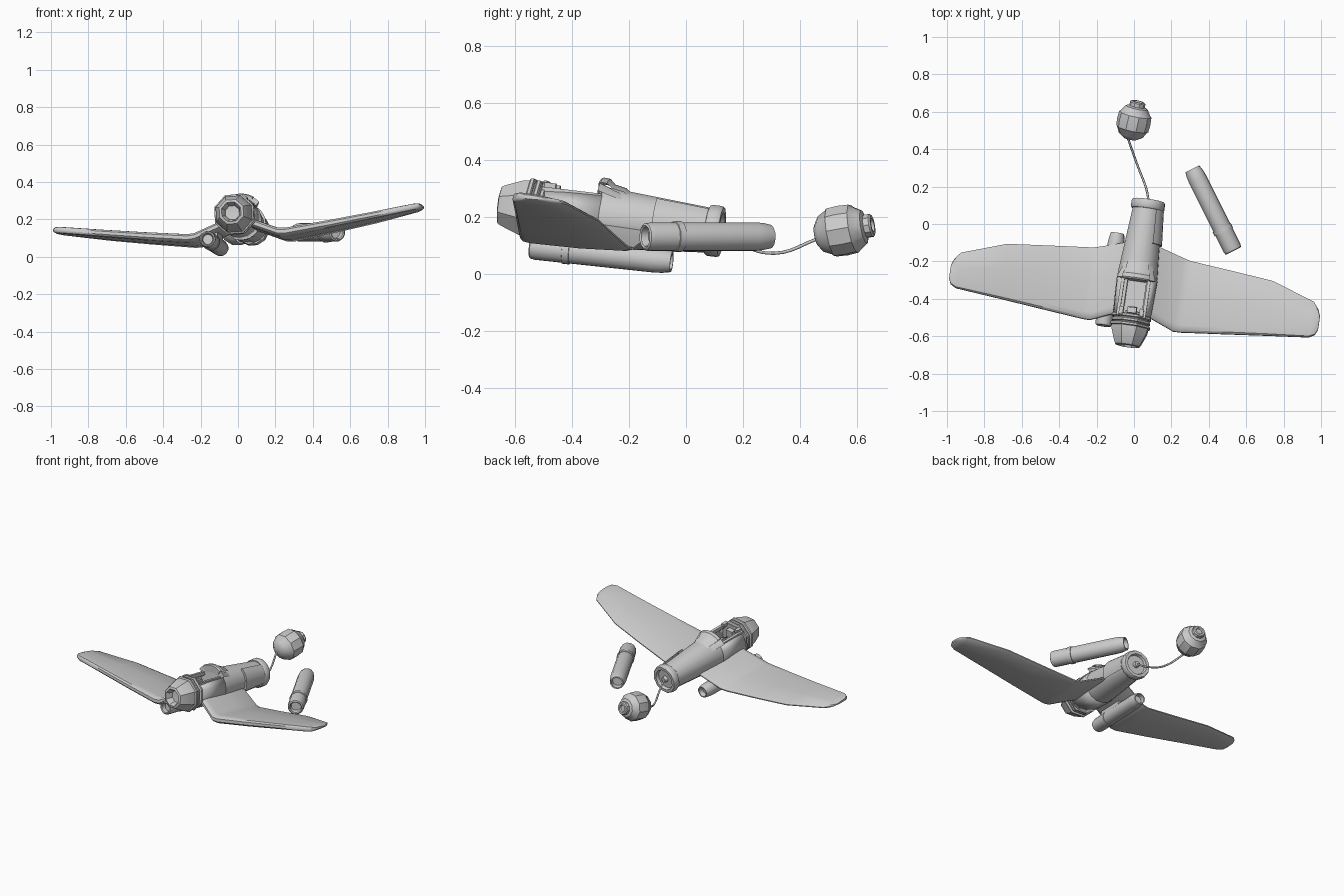
import bpy, bmesh
from math import sin, cos, pi, radians
from mathutils import Vector, Matrix


def frame(p0, p1, x_hint=(0.99, -0.138, 0.065)):
    """Local frame: origin p0, y axis towards p1."""
    p0, p1 = Vector(p0), Vector(p1)
    y = (p1 - p0).normalized()
    x = Vector(x_hint)
    x = (x - y * x.dot(y)).normalized()
    m = Matrix((x, y, x.cross(y))).transposed().to_4x4()
    m.translation = p0
    return m


def mesh(name, verts, faces, m):
    bm = bmesh.new()
    vs = [bm.verts.new(m @ Vector(v)) for v in verts]
    for f in faces:
        bm.faces.new([vs[i] for i in f])
    bmesh.ops.remove_doubles(bm, verts=bm.verts, dist=1e-5)
    bmesh.ops.recalc_face_normals(bm, faces=bm.faces)
    me = bpy.data.meshes.new(name)
    bm.to_mesh(me)
    bm.free()
    ob = bpy.data.objects.new(name, me)
    bpy.context.collection.objects.link(ob)
    return ob


def lathe(name, profile, m, n=12, arc=None, thick=0.0):
    """Revolve (radius, distance) points about local y; arc in degrees from up."""
    a0, a1 = arc or (180 / n, 360 + 180 / n)
    cols = n + 1
    verts = []
    for r, t in profile:
        for k in range(cols):
            a = radians(a0 + (a1 - a0) * k / n)
            verts.append((r * sin(a), t, r * cos(a)))
    faces = [(i * cols + k, i * cols + k + 1, (i + 1) * cols + k + 1, (i + 1) * cols + k)
             for i in range(len(profile) - 1) for k in range(n)]
    ob = mesh(name, verts, faces, m)
    if thick:
        s = ob.modifiers.new("wall", 'SOLIDIFY')
        s.thickness = thick
        s.offset = 0
    return ob


def box(name, c, s, m):
    verts = [(c[0] + i * s[0] / 2, c[1] + j * s[1] / 2, c[2] + k * s[2] / 2)
             for i in (-1, 1) for j in (-1, 1) for k in (-1, 1)]
    faces = [(0, 1, 3, 2), (4, 6, 7, 5), (0, 4, 5, 1), (2, 3, 7, 6), (0, 2, 6, 4), (1, 5, 7, 3)]
    return mesh(name, verts, faces, m)


body = frame((-0.035, -0.645, 0.24), (0.08, 0.135, 0.147))

# Octagonal nose with recessed opening and stacked rings
lathe("nose", [(0, 0.04), (0.04, 0.035), (0.048, 0.004), (0.056, -0.008), (0.07, -0.004),
               (0.078, 0.01), (0.102, 0.07), (0.106, 0.10), (0.09, 0.10), (0, 0.10)], body, 8)
for i, (t, r) in enumerate([(0.094, 0.114), (0.117, 0.109), (0.140, 0.112)]):
    lathe(f"nose_ring_{i + 1}", [(0, t), (r - 0.006, t), (r, t + 0.004), (r, t + 0.014),
                                 (r - 0.006, t + 0.018), (0, t + 0.018)], body, 8)
lathe("nose_core", [(0, 0.09), (0.098, 0.09), (0.098, 0.16), (0, 0.16)], body, 8)

# Open trough of the cockpit, rails and inner stub
lathe("cockpit_trough", [(0.095, 0.15), (0.103, 0.36)], body, 12, (48, 312), 0.014)
lathe("cockpit_stub", [(0, 0.155), (0.04, 0.155), (0.04, 0.18), (0.025, 0.185), (0.025, 0.205), (0, 0.205)], body, 8)
box("cockpit_seat", (0, 0.25, -0.055), (0.12, 0.2, 0.02), body)
box("stub_block", (0, 0.18, 0.045), (0.05, 0.03, 0.05), body)
for s in (-1, 1):
    box("cockpit_rail", (s * 0.07, 0.25, 0.068), (0.018, 0.21, 0.022), body)
    box("nose_clip", (s * 0.055, 0.17, 0.085), (0.022, 0.04, 0.022), body)

# Tapered rear fuselage with recessed tail flange
lathe("rear_fuselage", [(0, 0.35), (0.10, 0.35), (0.108, 0.356), (0.108, 0.38), (0.079, 0.745), (0, 0.745)], body, 16)
lathe("tail_flange", [(0, 0.735), (0.087, 0.735), (0.092, 0.742), (0.092, 0.775), (0.087, 0.783),
                      (0.068, 0.783), (0.062, 0.765), (0.02, 0.765), (0.017, 0.788), (0, 0.79)], body, 12)
lathe("side_panel", [(0.092, 0.55), (0.106, 0.55), (0.089, 0.735), (0.08, 0.735)], body, 6, (35, 120))

# Raised hood behind the cockpit
lathe("hood", [(0.09, 0.345), (0.134, 0.340), (0.14, 0.348), (0.138, 0.37), (0.12, 0.39), (0.112, 0.43), (0.09, 0.46)],
      body, 8, (-32, 32))
for s in (-1, 1):
    lathe("hood_side", [(0.09, 0.345), (0.136, 0.345), (0.112, 0.40), (0.09, 0.46)], body, 3, (s * 32, s * 50))

# Inverted-gull wings: span, leading edge, trailing edge, height, half thickness
stations = [(0.05, 0.155, 0.56, -0.03, 0.024), (0.09, 0.165, 0.55, -0.045, 0.024),
            (0.225, 0.116, 0.515, -0.105, 0.024), (0.265, 0.117, 0.505, -0.108, 0.024),
            (0.50, 0.137, 0.479, -0.078, 0.022), (0.72, 0.156, 0.453, -0.047, 0.02),
            (0.955, 0.175, 0.368, -0.013, 0.018), (0.985, 0.192, 0.33, -0.009, 0.015),
            (0.998, 0.22, 0.295, -0.007, 0.007)]
section = [(0, 0.4), (0.03, 0.85), (0.1, 1), (0.55, 0.9), (0.94, 0.5), (1, 0.15),
           (1, -0.15), (0.94, -0.5), (0.55, -0.9), (0.1, -1), (0.03, -0.85), (0, -0.4)]
for s, name in ((1, "right_wing"), (-1, "left_wing")):
    n = len(section)
    verts = [(s * x, le + u * (te - le), z + v * h) for x, le, te, z, h in stations for u, v in section]
    faces = [(i * n + k, i * n + (k + 1) % n, (i + 1) * n + (k + 1) % n, (i + 1) * n + k)
             for i in range(len(stations) - 1) for k in range(n)]
    faces += [tuple(range(n)), tuple(range(len(verts) - n, len(verts)))]
    mesh(name, verts, faces, body)


# Two canisters: one under the left wing, one loose beside the tail
def canister(name, p0, p1, r):
    m = frame(p0, p1)
    L = (Vector(p1) - Vector(p0)).length
    lathe(name, [(0, 0.03), (0.6 * r, 0.03), (0.68 * r, 0.004), (0.8 * r, 0), (0.94 * r, 0.004), (r, 0.02),
                 (r, L - 0.06), (0.95 * r, L - 0.03), (0.82 * r, L), (0.66 * r, L), (0.6 * r, L - 0.03),
                 (0, L - 0.03)], m, 12)
    t = 0.26 * L
    lathe(name + "_collar", [(0.9 * r, t - 0.014), (1.08 * r, t - 0.012), (1.08 * r, t + 0.012),
                             (0.9 * r, t + 0.014)], m, 12)


canister("wing_canister", (-0.165, -0.545, 0.096), (-0.088, -0.05, 0.043), 0.045)
canister("loose_canister", (0.532, -0.145, 0.131), (0.312, 0.295, 0.131), 0.051)
box("canister_mount", (-0.125, 0.3, -0.095), (0.03, 0.2, 0.06), body)

# Trailing ball with band and end nub
ball = frame((-0.022, 0.452, 0.135), (0.022, 0.655, 0.172))
lathe("trailing_ball", [(0, 0), (0.035, 0.004), (0.066, 0.024), (0.082, 0.055), (0.088, 0.06), (0.091, 0.10),
                        (0.088, 0.14), (0.082, 0.145), (0.06, 0.178), (0.042, 0.184), (0.042, 0.204),
                        (0.036, 0.21), (0.024, 0.21), (0.02, 0.2), (0, 0.2)], ball, 10)

# Slack cable from tail to ball
cu = bpy.data.curves.new("cable", 'CURVE')
cu.dimensions = '3D'
sp = cu.splines.new('BEZIER')
pts = [(0.078, 0.125, 0.148), (0.065, 0.19, 0.105), (0.02, 0.31, 0.073), (-0.035, 0.465, 0.125)]
sp.bezier_points.add(len(pts) - 1)
for b, p in zip(sp.bezier_points, pts):
    b.co = p
    b.handle_left_type = b.handle_right_type = 'AUTO'
cu.bevel_depth = 0.006
cu.bevel_resolution = 1
cu.resolution_u = 6
bpy.context.collection.objects.link(bpy.data.objects.new("cable", cu))

# Smooth shading with sharp edges kept
for ob in bpy.context.collection.objects:
    if ob.type == 'MESH':
        ob.select_set(True)
        bpy.context.view_layer.objects.active = ob
bpy.ops.object.shade_smooth_by_angle(angle=radians(35))
